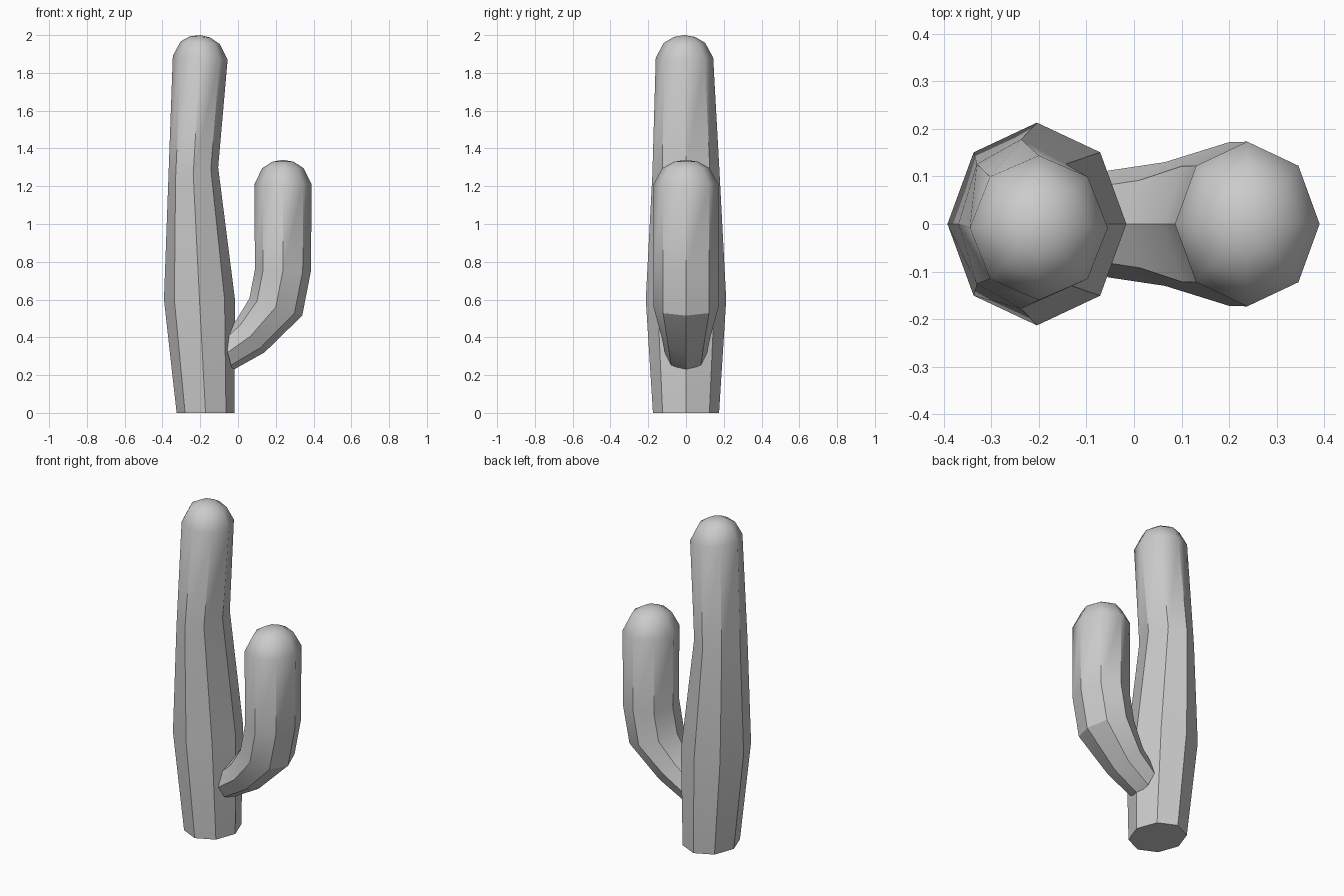
import bpy, bmesh, math

cube = bpy.data.objects.get("Cube")
if cube:
    bpy.data.objects.remove(cube, do_unlink=True)

SIDES = 8

skin = bpy.data.materials.new("plain grey")
skin.use_nodes = True
GREY = (0.6, 0.6, 0.6, 1)
skin.diffuse_color = GREY
skin.node_tree.nodes["Principled BSDF"].inputs["Base Color"].default_value = GREY


def stem(name, rings, dome):
    """Loft octagonal rings (x, y, z, ux, uz, ry), then close with a rounded dome."""
    bm = bmesh.new()
    x, y, z, ux, uz, ry = rings[-1]
    # Dome rings shrink along a quarter ellipse from the last stem ring
    domed = [(x, y, z + dome * rise, ux * s, uz * s, ry * s)
             for s, rise in ((0.72, 0.66), (0.37, 0.92))]
    loops = []
    for cx, cy, cz, ax, az, b in rings + domed:
        loop = []
        for i in range(SIDES):
            t = math.tau * i / SIDES
            c, s = math.cos(t), math.sin(t)
            loop.append(bm.verts.new((cx + ax * c, cy + b * s, cz + az * c)))
        loops.append(loop)
    for low, high in zip(loops, loops[1:]):
        for i in range(SIDES):
            j = (i + 1) % SIDES
            bm.faces.new((low[i], low[j], high[j], high[i]))
    # Flat base and dome tip
    bm.faces.new(loops[0][::-1])
    tip = bm.verts.new((x, y, z + dome))
    for i in range(SIDES):
        bm.faces.new((loops[-1][i], loops[-1][(i + 1) % SIDES], tip))
    bmesh.ops.recalc_face_normals(bm, faces=bm.faces[:])
    # Crisp ridges on the stem, smooth dome
    rounded = {v for loop in loops[len(rings) - 1:] for v in loop} | {tip}
    for f in bm.faces:
        f.smooth = True
    for e in bm.edges:
        on_dome = all(v in rounded for v in e.verts)
        e.smooth = on_dome or e.calc_face_angle() < math.radians(32)
    mesh = bpy.data.meshes.new(name)
    bm.to_mesh(mesh)
    bm.free()
    mesh.materials.append(skin)
    obj = bpy.data.objects.new(name, mesh)
    bpy.context.collection.objects.link(obj)
    return obj


# Tall main trunk, widest low down
stem("trunk", [
    (-0.172, 0, 0, 0.153, 0, 0.175),
    (-0.204, 0, 0.6, 0.188, 0, 0.213),
    (-0.237, 0, 1.265, 0.132, 0.035, 0.178),
    (-0.2, -0.008, 1.88, 0.145, -0.01, 0.152),
], 0.12)

# Side arm curving out and up
stem("side_arm", [
    (-0.055, 0, 0.32, 0.025, -0.095, 0.112),
    (0.065, 0, 0.405, 0.075, -0.085, 0.13),
    (0.2, 0, 0.56, 0.14, -0.045, 0.172),
    (0.238, 0, 0.755, 0.148, -0.005, 0.173),
    (0.238, 0, 1.21, 0.152, 0, 0.173),
], 0.13)
